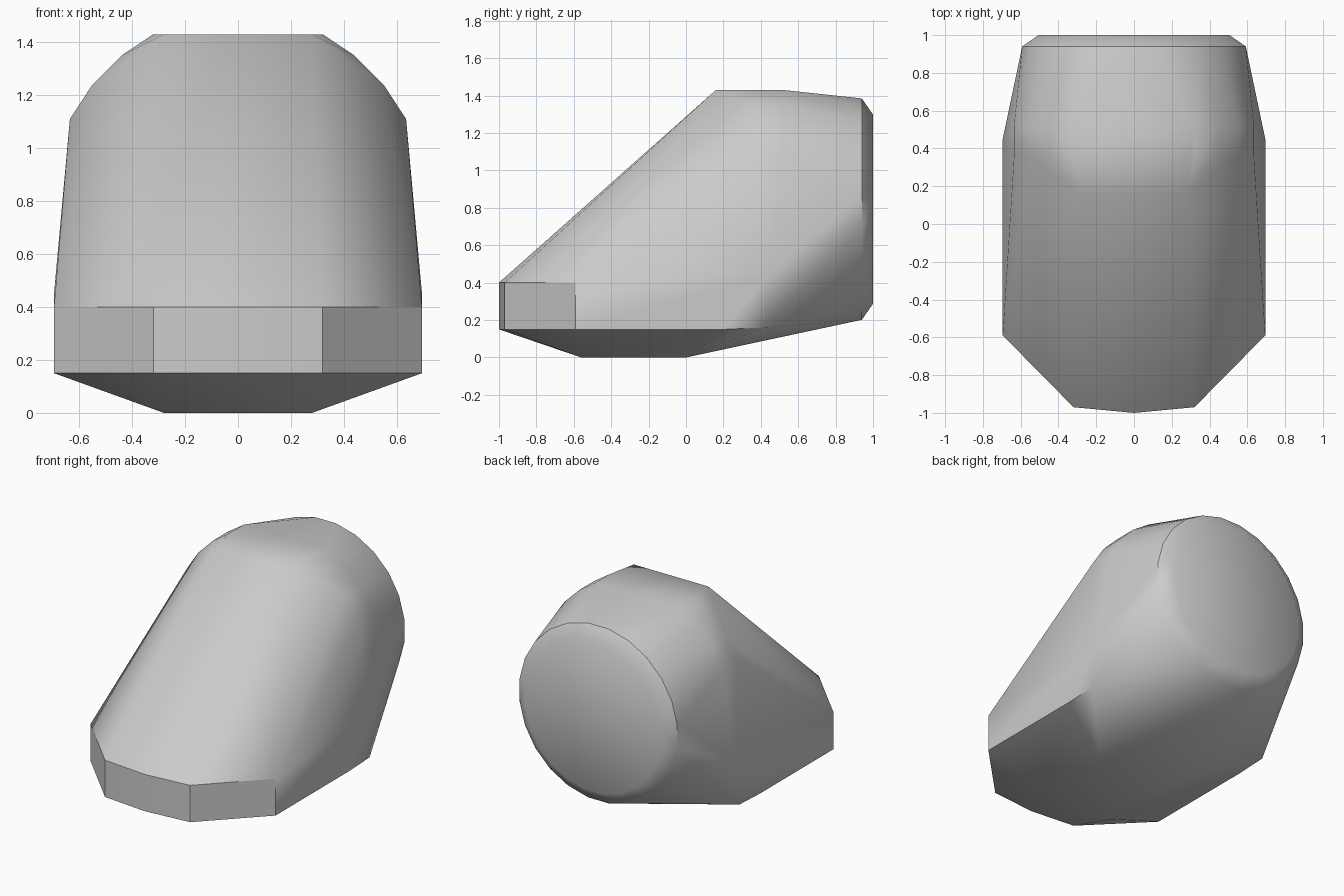
import bpy, bmesh, math

old = bpy.data.objects.get("Cube")
if old:
    bpy.data.objects.remove(old, do_unlink=True)

grey = bpy.data.materials.new("plain grey")
grey.use_nodes = True
colour = (0.6, 0.6, 0.6, 1)
grey.diffuse_color = colour
grey.node_tree.nodes["Principled BSDF"].inputs["Base Color"].default_value = colour

bm = bmesh.new()


def pair(x, y, z):
    """Add a point and its mirror image."""
    for side in (-1, 1):
        bm.verts.new((side * x, y, z))


def ring(y, radius, height, sides=24):
    """Add an upright ring facing the back."""
    for i in range(sides):
        a = 2 * math.pi * (i + 0.5) / sides
        bm.verts.new((radius * math.sin(a), y, height + radius * math.cos(a)))


# Curved nose band
for z in (0.15, 0.4):
    bm.verts.new((0, -1, z))
    pair(0.32, -0.97, z)
    pair(0.695, -0.59, z)

# Broad sides
pair(0.695, 0.2, 0.15)
pair(0.695, 0.42, 0.16)
pair(0.695, 0.45, 0.45)

# Keel plate
for y in (-0.56, 0):
    pair(0.28, y, 0)

# Rounded roof
pair(0.28, 0.16, 1.43)
for x, z in ((0.32, 1.43), (0.44, 1.35), (0.55, 1.24), (0.635, 1.11)):
    for y in (0.36, 0.52):
        pair(x, y, z)

# Round back end with a chamfered rim
ring(0.94, 0.597, 0.793)
ring(1, 0.51, 0.793)

# Skin the sections
result = bmesh.ops.convex_hull(bm, input=bm.verts[:])
loose = {g for g in result["geom_interior"] + result["geom_unused"]
         if isinstance(g, bmesh.types.BMVert)}
bmesh.ops.delete(bm, geom=list(loose), context='VERTS')
bmesh.ops.dissolve_limit(bm, angle_limit=math.radians(0.5),
                         verts=bm.verts[:], edges=bm.edges[:])
bmesh.ops.recalc_face_normals(bm, faces=bm.faces[:])

mesh = bpy.data.meshes.new("tapered_shell")
bm.to_mesh(mesh)
bm.free()
mesh.materials.append(grey)
shell = bpy.data.objects.new("tapered_shell", mesh)
bpy.context.collection.objects.link(shell)

# Soft shading that keeps the main creases
bpy.ops.object.select_all(action='DESELECT')
shell.select_set(True)
bpy.context.view_layer.objects.active = shell
bpy.ops.object.shade_smooth_by_angle(angle=math.radians(35))
